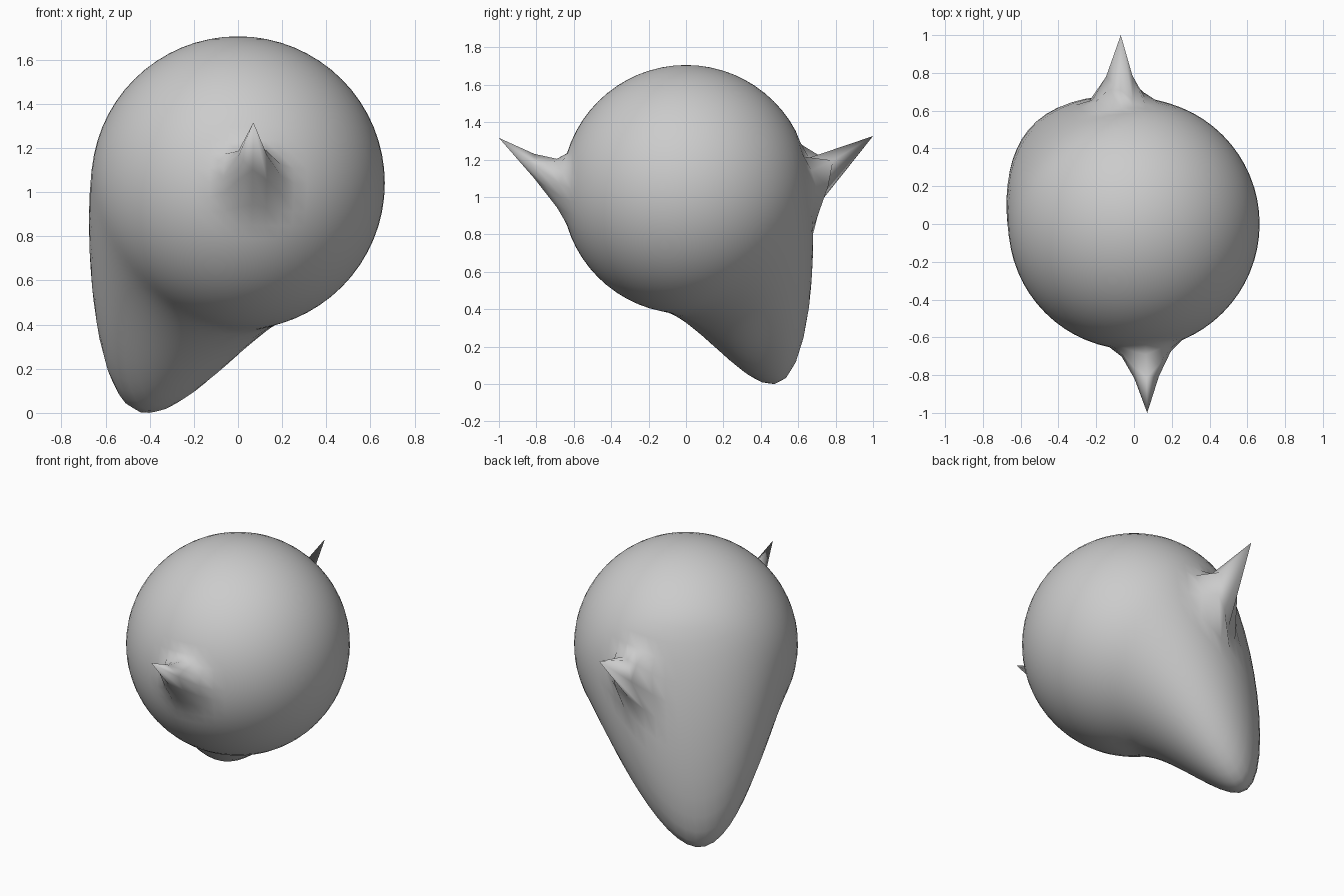
import bpy
from mathutils import Vector

if "Cube" in bpy.data.objects:
    bpy.data.objects.remove(bpy.data.objects["Cube"])

# Round body
bpy.ops.mesh.primitive_uv_sphere_add(segments=64, ring_count=32, radius=0.665,
                                     location=(0, 0, 0))
body = bpy.context.object
body.name = "pulled_clay_ball"
verts = body.data.vertices
for v in verts:
    v.co.z += 1.045


def smooth(t):
    return t * t * (3 - 2 * t)


def sharp(t):
    return t * t


def pull(origin, offset, radius, falloff):
    """Drag the surface around origin, fading out with distance."""
    origin, offset = Vector(origin), Vector(offset)
    for v in verts:
        dist = (v.co - origin).length
        if dist < radius:
            v.co += offset * falloff(1 - dist / radius)


# Broad tail drawn down to the ground at the back left
pull((-0.34, 0.475, 0.72), (-0.125, 0.05, -0.665), 0.75, smooth)

# Sharp spikes, front and back, each drawn out from a single vertex
for base, tip in (((0.065, -0.662, 1.045), (0.07, -1.0, 1.32)),
                  ((-0.065, 0.665, 1.06), (-0.07, 1.0, 1.33))):
    base = Vector(base)
    start = min(verts, key=lambda v: (v.co - base).length).co.copy()
    pull(start, Vector(tip) - start, 0.2, sharp)

# Rest the tail on the ground
low = min(v.co.z for v in verts)
for v in verts:
    v.co.z -= low

bpy.ops.object.shade_smooth()
